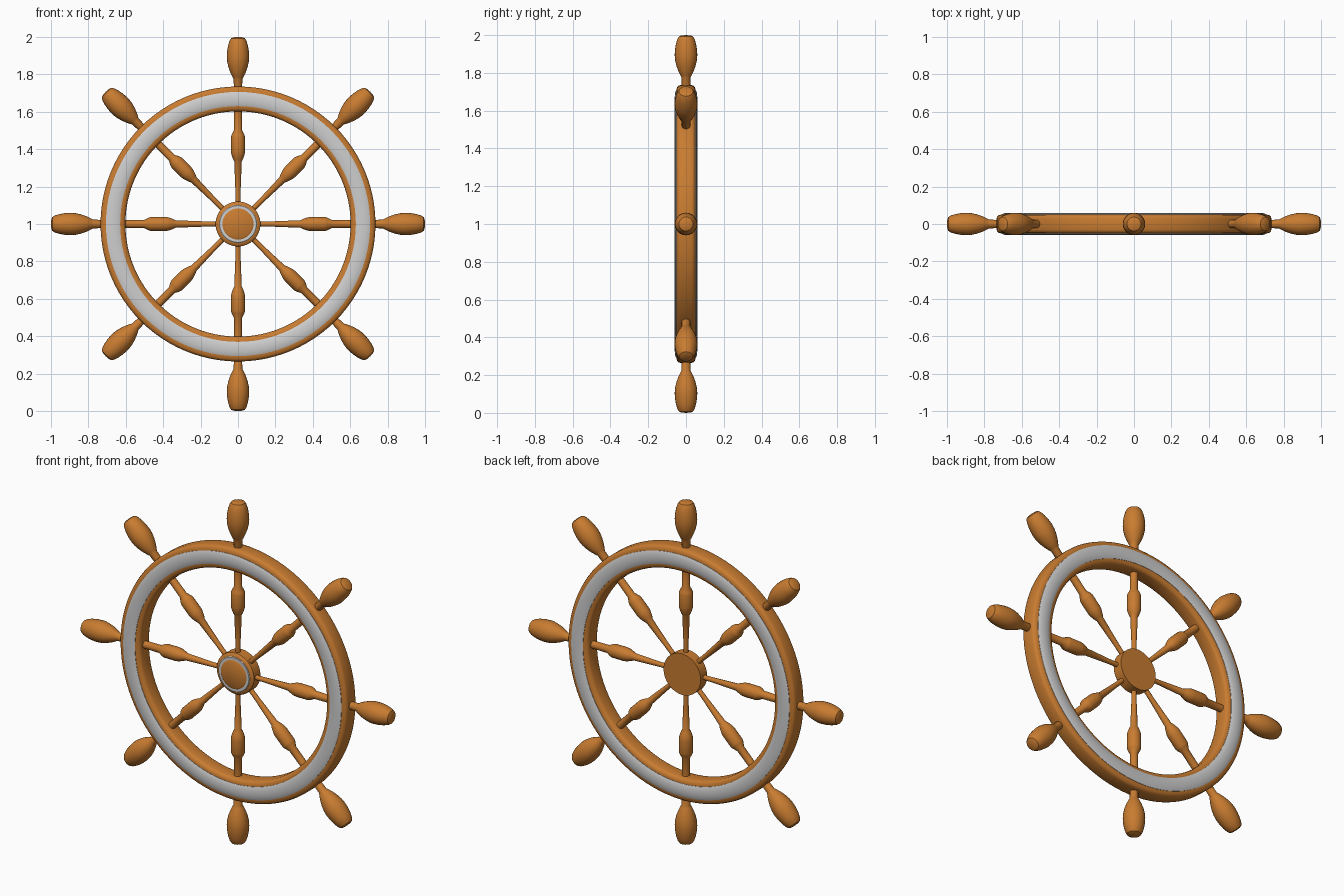
import bpy, bmesh, math
from mathutils import Matrix

if "Cube" in bpy.data.objects:
    bpy.data.objects.remove(bpy.data.objects["Cube"])


def material(name, rgb):
    m = bpy.data.materials.new(name)
    m.diffuse_color = (*rgb, 1)
    m.use_nodes = True
    m.node_tree.nodes["Principled BSDF"].inputs["Base Color"].default_value = m.diffuse_color
    return m


WOOD = material("warm wood", (0.58, 0.20, 0.03))
SILVER = material("silver", (0.62, 0.62, 0.62))
CENTRE = Matrix.Translation((0, 0, 1))
FACING = CENTRE @ Matrix.Rotation(math.pi / 2, 4, 'X')   # local +z points to the front


def lathe(name, profile, mat, matrix, sides, closed=False, angle=35):
    """Spin (radius, height) points about local z; closed makes a ring."""
    bm = bmesh.new()
    rings = []
    for r, h in profile:
        if r == 0:
            rings.append([bm.verts.new((0, 0, h))] * sides)
        else:
            rings.append([bm.verts.new((r * math.cos(2 * math.pi * i / sides),
                                        r * math.sin(2 * math.pi * i / sides), h))
                          for i in range(sides)])
    pairs = list(zip(rings, rings[1:]))
    if closed:
        pairs.append((rings[-1], rings[0]))
    for a, b in pairs:
        for i in range(sides):
            j = (i + 1) % sides
            bm.faces.new(list(dict.fromkeys((a[i], a[j], b[j], b[i]))))
    bmesh.ops.recalc_face_normals(bm, faces=bm.faces)
    bm.transform(matrix)
    me = bpy.data.meshes.new(name)
    bm.to_mesh(me)
    bm.free()
    me.materials.append(mat)
    me.shade_smooth()
    me.set_sharp_from_angle(angle=math.radians(angle))
    ob = bpy.data.objects.new(name, me)
    bpy.context.collection.objects.link(ob)
    return ob


# Wooden rim with rounded edges
half = [(0.602, 0.030), (0.606, 0.041), (0.615, 0.048), (0.630, 0.051),
        (0.706, 0.051), (0.722, 0.048), (0.731, 0.041), (0.735, 0.030)]
lathe("rim", half + [(r, -h) for r, h in reversed(half)], WOOD, FACING, 96, True)

# Domed silver bands on both faces of the rim
band = [(0.630, 0.045), (0.630, 0.053), (0.640, 0.057), (0.655, 0.059), (0.668, 0.060),
        (0.681, 0.059), (0.696, 0.057), (0.706, 0.053), (0.706, 0.045)]
for name, s in (("front_band", 1), ("back_band", -1)):
    lathe(name, [(r, s * h) for r, h in band], SILVER, FACING, 96, True)

# Hub drum, silver inlay ring and front cap
lathe("hub", [(0, -0.036), (0.120, -0.036), (0.120, 0.024), (0.114, 0.031),
              (0.100, 0.035), (0, 0.035)], WOOD, FACING, 64)
lathe("hub_ring", [(0.083, 0.030), (0.083, 0.040), (0.098, 0.040), (0.101, 0.037),
                   (0.101, 0.030)], SILVER, FACING, 64, True)
lathe("hub_cap", [(0.084, 0.030), (0.084, 0.039), (0.074, 0.045), (0, 0.045)],
      WOOD, FACING, 64)

# Turned spokes running through the rim and ending in handles
spoke = [(0, 0.08), (0.013, 0.08), (0.014, 0.18), (0.020, 0.335), (0.026, 0.345),
         (0.036, 0.375), (0.038, 0.39), (0.038, 0.465), (0.035, 0.475), (0.022, 0.50),
         (0.021, 0.60), (0.023, 0.775), (0.029, 0.785), (0.041, 0.810), (0.051, 0.838),
         (0.058, 0.868), (0.060, 0.895), (0.058, 0.925), (0.053, 0.955), (0.045, 0.980),
         (0.037, 0.993), (0.025, 0.998), (0, 1.0)]
for k in range(8):
    lathe(f"spoke_{k + 1}", spoke, WOOD,
          CENTRE @ Matrix.Rotation(k * math.pi / 4, 4, 'Y'), 24)
